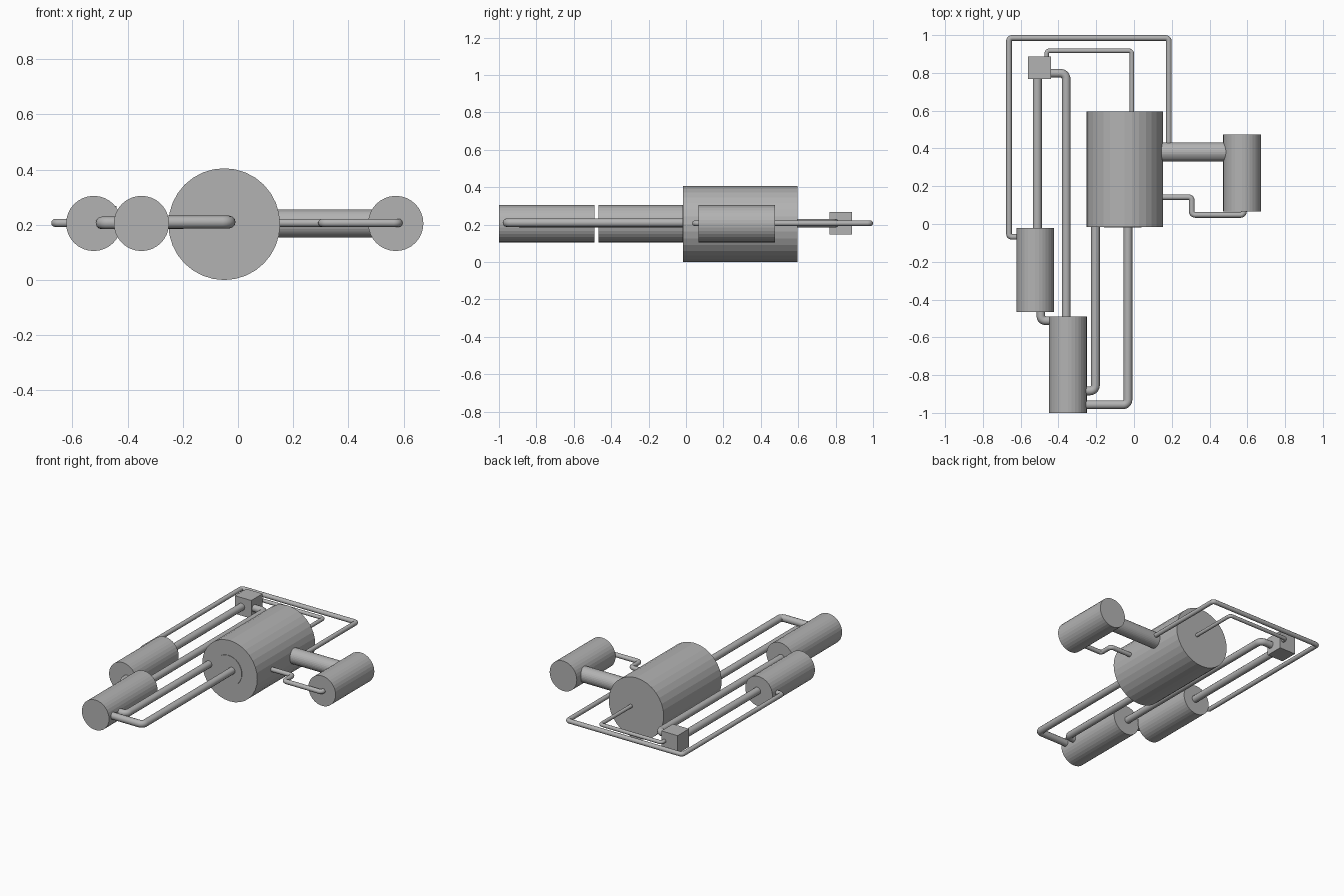
import bpy, math
from mathutils import Vector

if "Cube" in bpy.data.objects:
    bpy.data.objects.remove(bpy.data.objects["Cube"])

grey = bpy.data.materials.new("plain grey")
grey.diffuse_color = (0.45, 0.45, 0.45, 1)
grey.use_nodes = True
grey.node_tree.nodes["Principled BSDF"].inputs["Base Color"].default_value = grey.diffuse_color


def finish(obj, name):
    obj.name = name
    obj.data.name = name
    obj.data.materials.clear()
    obj.data.materials.append(grey)


def cylinder(name, start, end, radius, sides=32):
    a, b = Vector(start), Vector(end)
    bpy.ops.mesh.primitive_cylinder_add(
        vertices=sides, radius=radius, depth=(b - a).length, location=(a + b) / 2,
        rotation=(b - a).to_track_quat('Z', 'Y').to_euler())
    finish(bpy.context.object, name)


def rounded(points, bend, steps=5):
    """Replace each inner corner of a path with a quarter-circle arc."""
    out = [points[0]]
    for p, c, n in zip(points, points[1:], points[2:]):
        u, v = (p - c).normalized(), (n - c).normalized()
        centre = c + (u + v) * bend
        for i in range(steps + 1):
            t = i / steps * math.pi / 2
            out.append(centre - v * bend * math.cos(t) - u * bend * math.sin(t))
    return out + [points[-1]]


def pipe(name, path, radius, bend, z=0.207):
    pts = rounded([Vector((x, y, z)) for x, y in path], bend)
    curve = bpy.data.curves.new(name, 'CURVE')
    curve.dimensions = '3D'
    curve.bevel_depth = radius
    curve.bevel_resolution = 4
    curve.use_fill_caps = True
    spline = curve.splines.new('POLY')
    spline.points.add(len(pts) - 1)
    for sp, p in zip(spline.points, pts):
        sp.co = (*p, 1)
    obj = bpy.data.objects.new(name, curve)
    bpy.context.collection.objects.link(obj)
    bpy.ops.object.select_all(action='DESELECT')
    obj.select_set(True)
    bpy.context.view_layer.objects.active = obj
    bpy.ops.object.convert(target='MESH')
    obj = bpy.context.object
    finish(obj, name)
    bpy.ops.object.shade_smooth_by_angle(angle=math.radians(40))


# Tanks, all lying along y
Z = 0.205
cylinder("main_tank", (-0.05, -0.015, 0.2025), (-0.05, 0.595, 0.2025), 0.2025)
cylinder("main_tank_front_disc", (-0.06, -0.018, Z), (-0.06, 0.0, Z), 0.1)
cylinder("right_tank", (0.572, 0.067, Z), (0.572, 0.475, Z), 0.1)
cylinder("left_rear_tank", (-0.523, -0.467, Z), (-0.523, -0.02, Z), 0.1)
cylinder("left_front_tank", (-0.35, -1.0, Z), (-0.35, -0.49, Z), 0.1)

# Thick connector between main and right tanks
cylinder("thick_connector", (0.1, 0.381, Z), (0.53, 0.381, Z), 0.051)

# Junction box
bpy.ops.mesh.primitive_cube_add(size=0.12, location=(-0.5, 0.828, 0.208))
finish(bpy.context.object, "junction_box")

# Thin pipes
pipe("outer_loop_pipe", [(-0.6, -0.068), (-0.662, -0.068), (-0.662, 0.985),
                         (0.184, 0.985), (0.184, 0.39)], 0.015, 0.016)
pipe("box_to_main_pipe", [(-0.463, 0.86), (-0.463, 0.917), (-0.011, 0.917),
                          (-0.011, 0.57)], 0.012, 0.016)
pipe("right_tank_drain_pipe", [(0.12, 0.142), (0.306, 0.142), (0.306, 0.048),
                               (0.582, 0.048), (0.582, 0.09)], 0.015, 0.018)

# Wide pipes
pipe("box_to_rear_tank_pipe", [(-0.512, 0.79), (-0.512, -0.04)], 0.024, 0.02)
pipe("box_to_front_tank_pipe", [(-0.46, 0.798), (-0.359, 0.798), (-0.359, -0.51)], 0.023, 0.03)
pipe("left_tanks_link_pipe", [(-0.493, -0.45), (-0.493, -0.512), (-0.42, -0.512)], 0.023, 0.025)
pipe("main_to_front_inner_pipe", [(-0.204, 0.01), (-0.204, -0.884), (-0.28, -0.884)], 0.023, 0.03)
pipe("main_to_front_outer_pipe", [(-0.032, 0.01), (-0.032, -0.957), (-0.28, -0.957)], 0.023, 0.025, 0.21)
